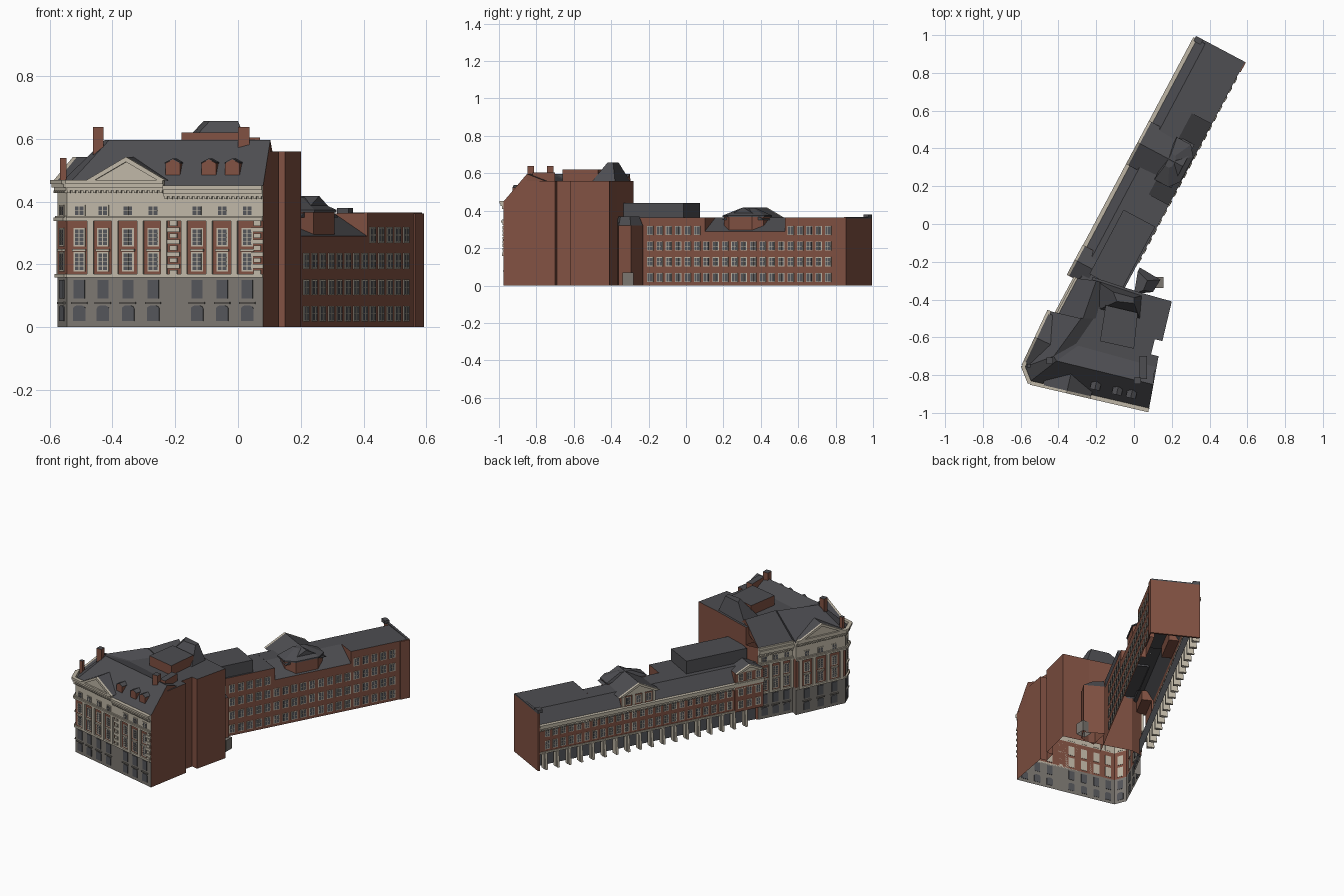
import bpy, bmesh, math
from mathutils import Vector

cube = bpy.data.objects.get("Cube")
if cube:
    bpy.data.objects.remove(cube, do_unlink=True)

COLOURS = [("brick", (.22, .083, .055)), ("pale_stone", (.52, .47, .38)),
           ("grey_stone", (.2, .185, .165)), ("slate", (.075, .075, .083)),
           ("window_glass", (.088, .091, .102))]
MATS = []
for label, c in COLOURS:
    m = bpy.data.materials.new(label)
    m.use_nodes = True
    m.diffuse_color = (*c, 1)
    m.node_tree.nodes["Principled BSDF"].inputs["Base Color"].default_value = (*c, 1)
    MATS.append(m)
BRICK, STONE, GREY, SLATE, GLASS = range(5)


class Part:
    """Collects faces for one named object."""
    def __init__(self, name):
        self.name, self.bm = name, bmesh.new()

    def face(self, verts, mat):
        self.bm.faces.new(verts).material_index = mat

    def loft(self, rings, mats, closed=True, cap=None, ends=None):
        """Skin rings of points, one material per band; optional lid and end faces."""
        vs = [[self.bm.verts.new(p) for p in r] for r in rings]
        n = len(vs[0])
        for a, b, mat in zip(vs, vs[1:], mats):
            for i in range(n if closed else n - 1):
                j = (i + 1) % n
                self.face((a[i], a[j], b[j], b[i]), mat)
        if cap is not None:
            self.face(vs[-1], cap)
        if ends is not None:
            self.face([r[0] for r in vs], ends)
            self.face([r[-1] for r in vs], ends)

    def prism(self, wall, pts, d0, d1, mat):
        """Outline in wall coordinates (along, up), pushed from depth d0 to d1."""
        a, b = ([self.bm.verts.new(wall(u, z, d)) for u, z in pts] for d in (d0, d1))
        self.face(a, mat)
        self.face(b, mat)
        for i in range(len(pts)):
            j = (i + 1) % len(pts)
            self.face((a[i], a[j], b[j], b[i]), mat)

    def slab(self, wall, u0, u1, z0, z1, d0, d1, mat):
        self.prism(wall, [(u0, z0), (u1, z0), (u1, z1), (u0, z1)], d0, d1, mat)

    def finish(self):
        bmesh.ops.recalc_face_normals(self.bm, faces=self.bm.faces[:])
        mesh = bpy.data.meshes.new(self.name)
        self.bm.to_mesh(mesh)
        self.bm.free()
        for m in MATS:
            mesh.materials.append(m)
        bpy.context.collection.objects.link(bpy.data.objects.new(self.name, mesh))


def ring(pts, z):
    return [Vector((x, y, z)) for x, y in pts]


def wall_between(p, q):
    p, q = Vector(p), Vector(q)
    d = (q - p).normalized()
    return (lambda u, z, o: Vector((p.x + d.x * u + d.y * o, p.y + d.y * u - d.x * o, z))), (q - p).length


def solid(name, pts, z0, z1, mat, lid, top=None):
    part = Part(name)
    part.loft([ring(pts, z0), ring(top or pts, z1)], [mat], cap=lid)
    part.finish()


def box_pts(x, y, w, d):
    return [(x - w, y - d), (x + w, y - d), (x + w, y + d), (x - w, y + d)]


def window(part, wall, u, z0, z1, w, bars=2, rim=.005):
    h = w / 2
    part.slab(wall, u - h - rim, u + h + rim, z0 - rim, z1 + rim, -.002, .003, STONE)
    part.slab(wall, u - h, u + h, z0, z1, 0, .004, GLASS)
    part.slab(wall, u - .0015, u + .0015, z0, z1, 0, .006, STONE)
    for k in range(1, bars + 1):
        z = z0 + (z1 - z0) * k / (bars + 1)
        part.slab(wall, u - h, u + h, z - .001, z + .001, 0, .006, STONE)


def arch(u, z0, z1, w):
    h = w / 2
    return [(u - h, z0), (u + h, z0)] + [
        (u + h * math.cos(math.pi * k / 6), z1 - h * .5 + h * .5 * math.sin(math.pi * k / 6)) for k in range(7)]


def cornice(part, wall, u0, u1, z):
    for dz, h, out in ((-.02, .01, .008), (-.01, .012, .016), (.002, .013, .022)):
        part.slab(wall, u0, u1, z + dz, z + dz + h, 0, out, STONE)
    n = max(2, int((u1 - u0) / .016))
    for k in range(n):
        u = u0 + (u1 - u0) * (k + .5) / n
        part.slab(wall, u - .004, u + .004, z - .027, z - .019, 0, .011, STONE)


def facade(name, wall, length, bays, piers, quoins=()):
    part = Part(name)
    for u in bays:
        part.prism(wall, arch(u, .02, .07, .04), -.002, .004, GLASS)
        part.slab(wall, u - .026, u + .026, .074, .08, 0, .008, GREY)
        part.slab(wall, u - .018, u + .018, .092, .15, -.002, .004, GLASS)
        window(part, wall, u, .182, .235, .028, 3)
        window(part, wall, u, .262, .312, .028, 3)
        part.slab(wall, u - .022, u + .022, .241, .25, 0, .01, STONE)
        window(part, wall, u, .357, .385, .028, 1)
    for u in piers:
        part.slab(wall, u - .01, u + .01, .165, .34, 0, .012, STONE)
    for u in quoins:
        for k in range(9):
            w = .02 if k % 2 else .012
            part.slab(wall, u - w, u + w, .167 + k * .0195, .182 + k * .0195, 0, .007, STONE)
    for z, h, out in ((.158, .012, .01), (.338, .011, .014), (.35, .004, .008)):
        part.slab(wall, 0, length, z, z + h, 0, out, STONE)
    return part


def pediment(part, wall, u0, u1, z0, z1, depth, back):
    """Stone gable with raking mouldings and a slate roof running back."""
    mid = (u0 + u1) / 2
    part.prism(wall, [(u0, z0), (u1, z0), (mid, z1)], 0, depth, STONE)
    part.prism(wall, [(u0 - .015, z0), (u0 + .012, z0), (mid, z1 - .008), (u1 - .012, z0),
                      (u1 + .015, z0), (mid, z1 + .008)], depth - .004, depth + .01, STONE)
    part.prism(wall, [(u0 - .015, z0), (u1 + .015, z0), (mid, z1 + .008)], -back, depth - .004, SLATE)


# corner block: walls in three tiers on the street, plain brick behind
street = [(-.299, -.288), (-.402, -.482), (-.438, -.463), (-.575, -.755), (-.545, -.83), (.08, -.975)]
yard = [(.13, -.70), (.09, -.69), (.11, -.61), (.15, -.62), (.2, -.41), (.04, -.365), (-.22, -.28)]
block = Part("corner_block_street_walls")
block.loft([ring(street, z) for z in (0, .165, .345, .45)], [GREY, BRICK, STONE], closed=False)
block.finish()
block = Part("corner_block_yard_walls")
around = [street[-1]] + yard + [street[0]]
block.loft([ring(around, 0), ring(around, .45)], [BRICK], closed=False)
block.finish()
solid("corner_block_upper_walls", [(.103, -.85)] + yard + [(-.28, -.5), (-.385, -.7)], .45, .56, BRICK, SLATE)

# steep roof with a ridge along both streets, closed by a brick gable
ridge = [(-.2, -.3), (-.27, -.5), (-.28, -.5), (-.425, -.70), (-.41, -.725), (.103, -.85)]
inner = [(-.15, -.32), (-.2, -.5), (-.21, -.5), (-.3, -.63), (-.29, -.64), (.11, -.75)]
roof = Part("corner_block_roof")
roof.loft([ring(street, .45), ring(ridge, .597), ring(inner, .558)], [SLATE, SLATE], closed=False, ends=BRICK)
gable = ring([street[-1], ridge[-1]], .45) + ring([ridge[-1]], .597)
roof.face([roof.bm.verts.new(p) for p in gable], BRICK)
roof.finish()

# street fronts of the corner block
front, length = wall_between(street[4], street[5])
at = lambda x: (x + .545) / .974
part = facade("front_facade", front, length, [at(x) for x in (-.505, -.43, -.35, -.27, -.13, -.05, .03)],
              [at(x) for x in (-.468, -.39, -.31, -.235, -.17, -.09, -.01)], [at(-.205), at(.062)])
cornice(part, front, 0, at(-.235), .455)
cornice(part, front, at(-.235), length, .436)
pediment(part, front, at(-.465), at(-.24), .468, .535, .012, .12)
part.finish()

side, length = wall_between(street[2], street[3])
part = facade("side_facade", side, length, [.07, .16, .25], [.025, .115, .205, .295])
cornice(part, side, 0, length, .455)
pediment(part, side, .03, .29, .468, .535, .012, .14)
part.finish()

corner, length = wall_between(street[3], street[4])
part = facade("corner_facade", corner, length, [length / 2], [])
cornice(part, corner, -.01, length + .01, .455)
part.finish()

link, length = wall_between(street[0], street[1])
part = facade("link_facade", link, length, [.04, .11, .18], [.005, .075, .145, .212])
cornice(part, link, 0, length, .42)
part.slab(link, 0, length, .43, .45, 0, .012, STONE)
part.finish()

# dormers, chimneys and roof-top structures
for k, x in enumerate((-.215, -.1, -.025)):
    dormer = Part(f"dormer_{k}")
    u = at(x)
    dormer.prism(front, [(u - .024, .485), (u + .024, .485), (u + .024, .522), (u, .535), (u - .024, .522)],
                 -.1, -.03, BRICK)
    dormer.prism(front, [(u - .026, .522), (u, .5345), (u + .026, .522), (u + .026, .525), (u, .538),
                         (u - .026, .525)], -.1, -.03, SLATE)
    dormer.finish()
for k, (x, y, w, z0, z1) in enumerate(((-.445, -.725, .017, .54, .638), (.018, -.83, .018, .55, .638),
                                       (-.557, -.75, .01, .46, .54))):
    solid(f"chimney_{k}", box_pts(x, y, w, w), z0, z1, BRICK, SLATE)
solid("party_wall_stack", box_pts(.05, -.76, .02, .06), .55, .605, BRICK, SLATE)
solid("rooftop_room", [(-.18, -.62), (0, -.66), (.02, -.47), (-.15, -.43)], .55, .62, BRICK, SLATE)
solid("rooftop_lantern", [(-.2, -.3), (.04, -.38), (.03, -.5), (-.18, -.45)], .56, .657, SLATE, SLATE,
      [(-.11, -.36), (0, -.39), (0, -.42), (-.09, -.41)])
tower = [(.03, -.23), (.14, -.295), (.1, -.36), (0, -.37)]
solid("yard_stair_tower", tower, 0, .32, BRICK, SLATE)
solid("yard_stair_roof", tower, .32, .37, SLATE, SLATE, [(.02, -.25), (.07, -.3), (.05, -.35), (0, -.37)])
solid("yard_store", box_pts(.125, -.31, .03, .03), 0, .07, GREY, GREY)


# long wing: a section in (across, up) run along its axis
def wing(u, v, z):
    return Vector((-.315 + .469 * u + .883 * v, -.2 + .883 * u - .469 * v, z))


west = lambda u, z, o: wing(u, .02 - o, z)
east = lambda u, z, o: wing(u, .3 + o, z)
END = 1.358
lower = [(.07, 0), (.07, .1), (.02, .1), (.02, .28), (.07, .36)]
plain = lower + [(.3, .365), (.3, .29), (.3, 0)]
setback = lower + [(.18, .363), (.3, .29), (.3, 0)]
body = Part("wing_body")
for u0, u1, section in ((-.08, .5, plain), (.5, .985, setback), (.985, END, plain)):
    slope = SLATE if section is setback else BRICK
    a, b = ([body.bm.verts.new(wing(u, v, z)) for v, z in section] for u in (u0, u1))
    for i, mat in enumerate((GLASS, STONE, BRICK, SLATE, SLATE, slope, BRICK)):
        body.face((a[i], a[i + 1], b[i + 1], b[i]), mat)
for u in (.5, .985):
    body.face([body.bm.verts.new(wing(u, v, z)) for v, z in ((.18, .363), (.3, .365), (.3, .29))], BRICK)
body.finish()

end = Part("wing_end_wall")
end.slab(west, END - .012, END, 0, .358, -.28, .012, BRICK)
end.slab(west, END - .014, END, .358, .366, -.28, .012, SLATE)
end.slab(west, END - .03, END, .36, .38, -.03, .012, SLATE)
end.slab(east, END - .06, END, 0, .363, 0, .006, BRICK)
end.finish()

# wing windows
part = Part("wing_yard_windows")
for k in range(20):
    u = .17 + k * .0567
    for z in (.022, .106, .19, .273):
        if z < .25 or not .48 < u < 1.0:
            window(part, east, u, z, z + .042, .03, 1, .004)
part.finish()
part = Part("wing_street_windows")
for k in range(26):
    for z in (.125, .202):
        window(part, west, .03 + k * .0505, z, z + .044, .024, 2, .004)
part.finish()

# arcade piers and street cornice
part = Part("wing_arcade")
for k in range(18):
    u = .03 + k * .075
    part.slab(west, u - .01, u + .01, 0, .1, -.025, .005, STONE)
    part.prism(lambda o, z, d: west(u + d, z, o), [(0, 0), (.02, 0), (.01, .1), (0, .1)], -.007, .007, STONE)
part.slab(west, -.08, END - .012, .098, .108, 0, .006, STONE)
cornice(part, west, -.08, END - .012, .267)
part.finish()

# cross gable with pediment, and a canted bay behind it
part = Part("wing_cross_gable")
part.slab(west, .61, .82, .28, .352, -.06, .004, BRICK)
for u in (.65, .715, .78):
    window(part, lambda a, z, o: west(a, z, o + .004), u, .295, .335, .026, 1)
for u in (.617, .682, .748, .813):
    part.slab(west, u - .008, u + .008, .285, .35, 0, .01, STONE)
pediment(part, west, .6, .83, .35, .41, .012, .25)
part.finish()
hexagon = [(.59, .17), (.59, .25), (.64, .29), (.78, .29), (.83, .25), (.83, .17)]
bay = Part("yard_bay")
bay.loft([[wing(u, v, z) for u, v in hexagon] for z in (.28, .368)], [BRICK], cap=SLATE)
bay.loft([[wing(.71 + (u - .71) * s, .19 + (v - .19) * s, z) for u, v in hexagon]
          for s, z in ((1.06, .366), (1.06, .374), (.3, .415))], [SLATE, SLATE], cap=SLATE)
bay.finish()

# brick attic bay where the wing meets the corner block
part = Part("attic_bay")
part.slab(west, -.08, .1, .1, .28, -.01, .01, BRICK)
part.slab(west, -.08, .1, .28, .343, -.07, .01, BRICK)
for u in (-.045, .01, .065):
    for z in (.125, .202, .295):
        window(part, lambda a, h, o: west(a, h, o + .01), u, z, z + .038, .024, 1)
part.slab(west, -.08, .1, .272, .285, 0, .02, STONE)
pediment(part, west, -.065, .085, .342, .378, .014, .09)
part.finish()

# slate plant room on the wing roof
part = Part("plant_room")
part.loft([[wing(u, v, z) for u, v in ((-.02, .1), (.365, .1), (.365, .29), (-.02, .29))] for z in (.35, .44)],
          [SLATE], cap=SLATE)
part.finish()
